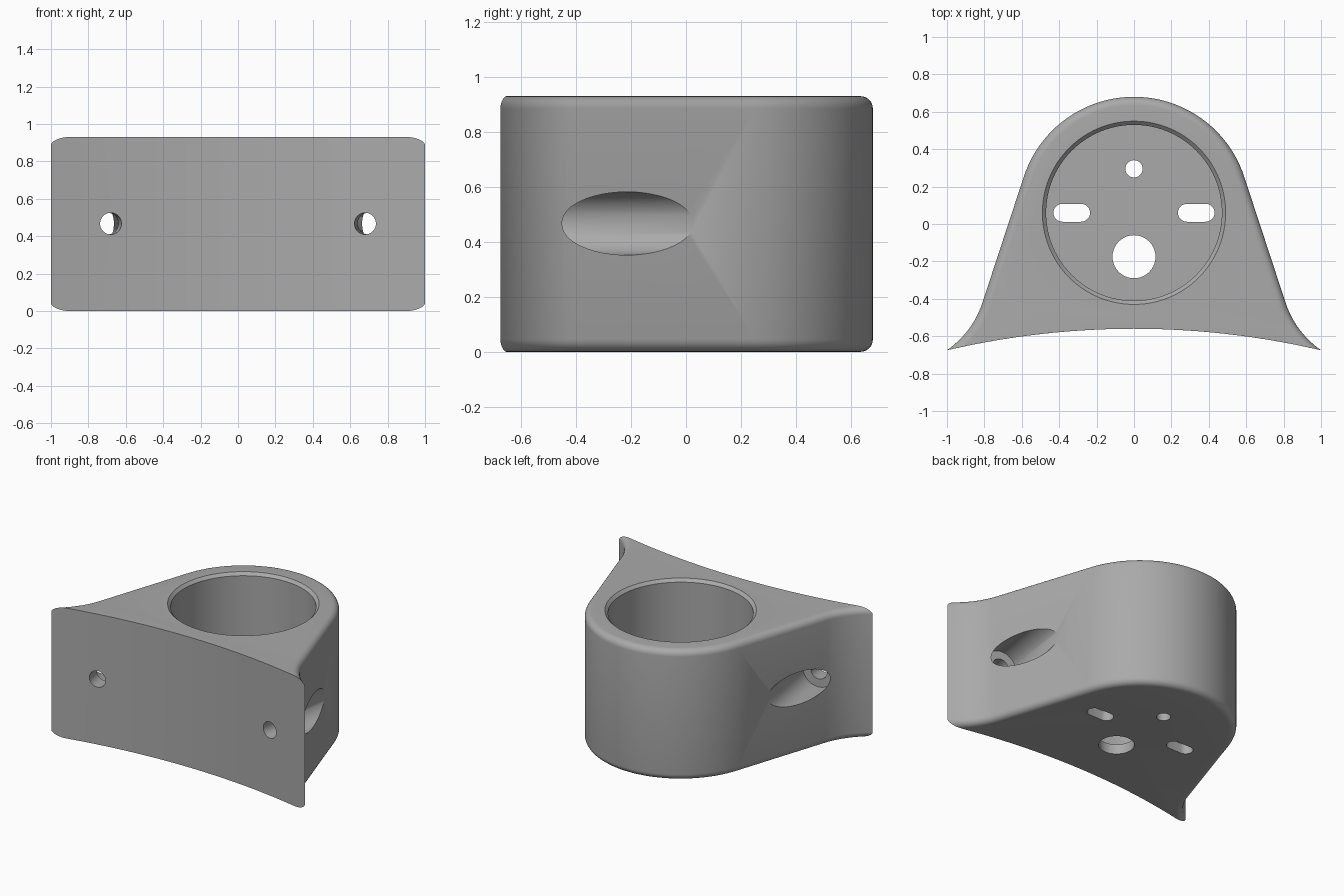
import bpy, bmesh
from math import sin, cos, pi, radians, hypot
from mathutils import Vector, Matrix

if "Cube" in bpy.data.objects:
    bpy.data.objects.remove(bpy.data.objects["Cube"])

HEIGHT, FILLET = 0.93, 0.045
CUP_Y, OUTER_R = 0.06, 0.62        # round back of the body
FLARE = Vector((1.281, -0.267))    # centre of the concave side flare
FLARE_R = 0.495
FRONT_Y, FRONT_R = -4.965, 4.405   # large cylinder the front sits against

grey = bpy.data.materials.new("plain grey")
grey.use_nodes = True
colour = (0.4, 0.4, 0.4, 1)
grey.diffuse_color = colour
grey.node_tree.nodes["Principled BSDF"].inputs["Base Color"].default_value = colour


def loft(name, rings, matrix=Matrix()):
    """Closed solid through rings of equal point count."""
    bm = bmesh.new()
    loops = [[bm.verts.new(matrix @ Vector(p)) for p in ring] for ring in rings]
    for a, b in zip(loops, loops[1:]):
        for i in range(len(a)):
            j = (i + 1) % len(a)
            bm.faces.new((a[i], a[j], b[j], b[i]))
    bm.faces.new(loops[0])
    bm.faces.new(loops[-1])
    bmesh.ops.recalc_face_normals(bm, faces=bm.faces)
    mesh = bpy.data.meshes.new(name)
    bm.to_mesh(mesh)
    bm.free()
    mesh.materials.append(grey)
    obj = bpy.data.objects.new(name, mesh)
    bpy.context.collection.objects.link(obj)
    return obj


def arc(cx, cy, r, start, end, n):
    steps = [start + (end - start) * i / n for i in range(n + 1)]
    return [(cx + r * cos(a), cy + r * sin(a)) for a in steps]


def outline(inset, z):
    """Plan of the body, its back and sides moved inward by inset."""
    r = FLARE_R + inset
    lo, hi = radians(198), radians(262)
    for _ in range(40):            # where the flare meets the front curve
        mid = (lo + hi) / 2
        x, y = FLARE.x + r * cos(mid), FLARE.y + r * sin(mid)
        if hypot(x, y - FRONT_Y) > FRONT_R:
            lo = mid
        else:
            hi = mid
    side = arc(0, CUP_Y, OUTER_R - inset, pi / 2, radians(18), 24)
    side += arc(FLARE.x, FLARE.y, r, radians(198), lo, 12)
    tip = Vector((side[-1][0], side[-1][1] - FRONT_Y)).normalized()
    half = pi / 2 - Vector((1, 0)).angle(tip)
    front = arc(0, FRONT_Y, FRONT_R, pi / 2 - half, pi / 2 + half, 24)[1:-1]
    mirrored = [(-x, y) for x, y in reversed(side[1:])]
    return [(x, y, z) for x, y in side + front + mirrored]


def disc(r, z, x=0, y=0, n=64):
    return [(px, py, z) for px, py in arc(x, y, r, 0, 2 * pi, n)[:-1]]


# Body with rounded top and bottom edges
steps = [pi / 2 * i / 6 for i in range(7)]
lower = [(FILLET * (1 - sin(a)), FILLET * (1 - cos(a))) for a in steps]
rings = [outline(d, z) for d, z in lower]
rings += [outline(d, HEIGHT - z) for d, z in reversed(lower)]
body = loft("mount_body", rings)

# Cup with a chamfered rim
cutters = [loft("cup_cutter", [disc(r, z, y=CUP_Y, n=96) for r, z in
           ((0.47, 0.07), (0.47, HEIGHT - 0.02), (0.51, HEIGHT + 0.02))])]

# Round holes in the floor
for name, y, r in (("drain_cutter", -0.175, 0.115), ("pin_cutter", 0.295, 0.046)):
    cutters.append(loft(name, [disc(r, -0.1, y=y, n=40), disc(r, 0.2, y=y, n=40)]))

for s in (-1, 1):
    # Slots in the floor
    plan = arc(s * 0.333 + 0.05, CUP_Y, 0.048, -pi / 2, pi / 2, 12)
    plan += arc(s * 0.333 - 0.05, CUP_Y, 0.048, pi / 2, pi * 1.5, 12)
    cutters.append(loft("slot_cutter", [[(x, y, z) for x, y in plan] for z in (-0.1, 0.2)]))
    # Stepped screw holes, square to the curved front
    start = Vector((s * 0.68, -0.613, HEIGHT / 2 + 0.002))
    axis = Vector((start.x, start.y - FRONT_Y, 0))
    place = Matrix.Translation(start) @ axis.to_track_quat("Z", "Y").to_matrix().to_4x4()
    cutters.append(loft("screw_cutter", [disc(r, z, n=48) for r, z in
                   ((0.058, -0.1), (0.058, 0.11), (0.115, 0.11), (0.115, 0.9))], place))

# Cut everything out of the body
bpy.context.view_layer.objects.active = body
body.select_set(True)
for cutter in cutters:
    mod = body.modifiers.new(cutter.name, "BOOLEAN")
    mod.operation, mod.solver, mod.object = "DIFFERENCE", "EXACT", cutter
    cutter.hide_render = True
    bpy.ops.object.modifier_apply(modifier=mod.name)
    bpy.data.objects.remove(cutter)
bpy.ops.object.shade_smooth_by_angle(angle=radians(30))
